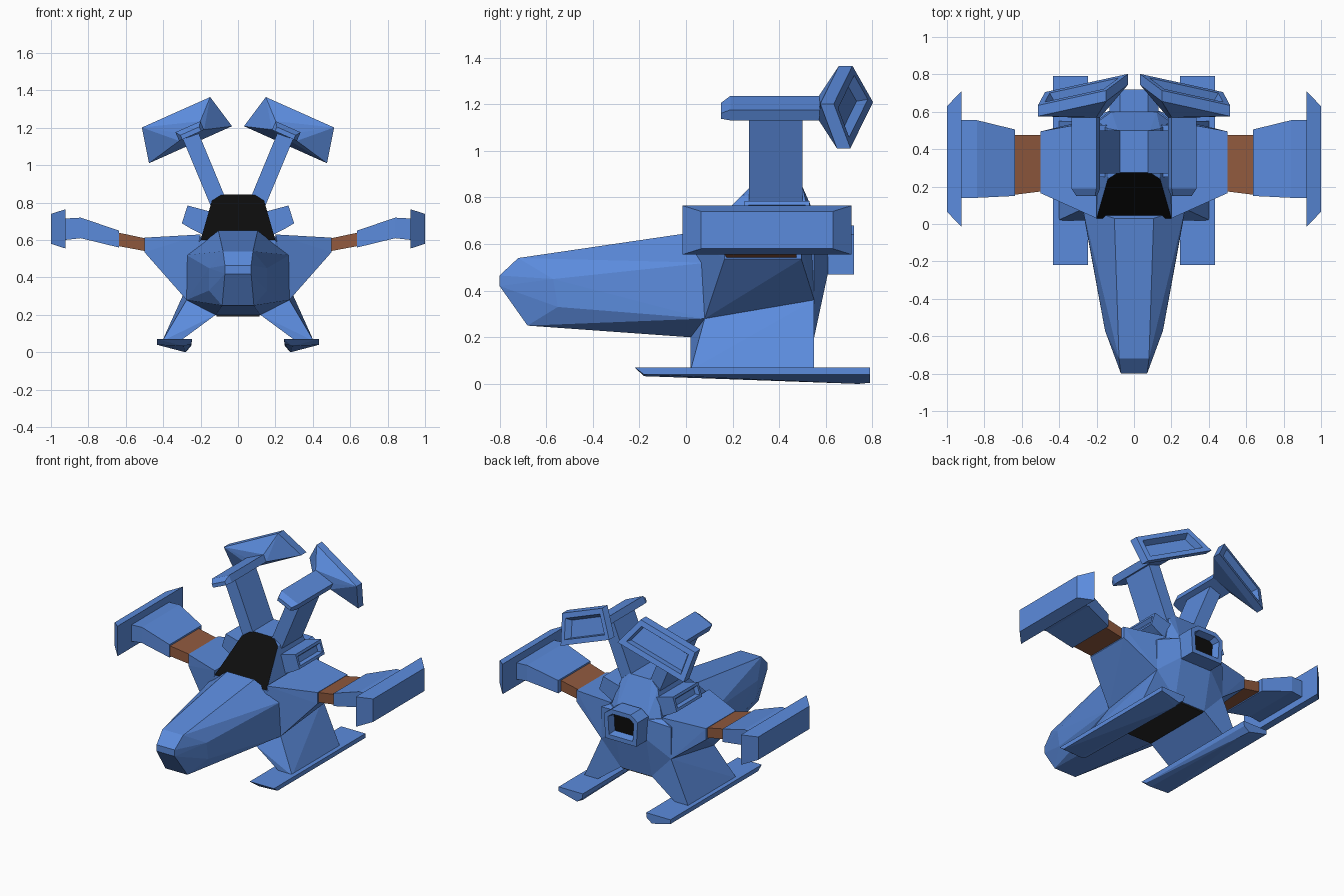
import bpy, bmesh
from mathutils import Vector

if "Cube" in bpy.data.objects:
    bpy.data.objects.remove(bpy.data.objects["Cube"])


def material(name, rgb):
    m = bpy.data.materials.new(name)
    m.diffuse_color = (*rgb, 1)
    m.use_nodes = True
    m.node_tree.nodes["Principled BSDF"].inputs["Base Color"].default_value = m.diffuse_color
    return m


BLUE = material("blue", (0.105, 0.26, 0.72))
BROWN = material("brown", (0.28, 0.10, 0.048))
BLACK = material("black", (0.004, 0.004, 0.004))
DARK = material("dark_grey", (0.022, 0.022, 0.02))


def part(name, pts, mats=(BLUE,), centred=False, recess=None, paint=None):
    """Convex solid around pts. Centred parts get x-mirrored points, side parts a mirror modifier.
    recess = (direction, rim, depth, material index); paint = rule for faces using material 1."""
    if centred:
        pts = list(pts) + [(-x, y, z) for x, y, z in pts]
    bm = bmesh.new()
    for p in pts:
        bm.verts.new(p)
    res = bmesh.ops.convex_hull(bm, input=bm.verts)
    loose = [v for v in bm.verts if not v.link_faces]
    bmesh.ops.delete(bm, geom=loose, context='VERTS')
    bmesh.ops.dissolve_limit(bm, angle_limit=0.03, verts=bm.verts, edges=bm.edges)
    bmesh.ops.recalc_face_normals(bm, faces=bm.faces)
    bm.normal_update()
    if recess:
        d, rim, depth, idx = recess
        d = Vector(d).normalized()
        f = max(bm.faces, key=lambda q: q.normal.dot(d))
        bmesh.ops.inset_region(bm, faces=[f], thickness=rim, use_even_offset=True)
        bmesh.ops.inset_region(bm, faces=[f], thickness=0.012, depth=-depth, use_even_offset=True)
        f.material_index = idx
    if paint:
        for f in bm.faces:
            if paint(f.normal):
                f.material_index = 1
    me = bpy.data.meshes.new(name)
    bm.to_mesh(me)
    bm.free()
    for m in mats:
        me.materials.append(m)
    ob = bpy.data.objects.new(name, me)
    bpy.context.collection.objects.link(ob)
    if not centred:
        ob.modifiers.new("mirror", 'MIRROR').use_mirror_merge = False
    return ob


def slab(x, y0, y1, z0, z1):
    """Rectangle of four points across the wing at x."""
    return [(x, y, z) for y in (y0, y1) for z in (z0, z1)]


# Nose
waist = [(0.275, 0.09, 0.52), (0.275, 0.08, 0.28), (0.12, 0.02, 0.20)]
part("nose", [(0.07, -0.80, 0.465), (0.07, -0.80, 0.42),
              (0.08, -0.72, 0.54), (0.155, -0.57, 0.45),
              (0.155, -0.55, 0.33), (0.085, -0.68, 0.25),
              (0.105, 0.03, 0.65)] + waist, centred=True)

# Middle body with the tapered tail
part("body", waist + [(0.2, 0.03, 0.60), (0.2, 0.55, 0.62), (0.27, 0.55, 0.58),
                      (0.27, 0.55, 0.36), (0.12, 0.55, 0.20),
                      (0.12, 0.61, 0.62), (0.12, 0.61, 0.48)], centred=True)
part("belly_panel", [(0.115, y, z) for y in (0.03, 0.545) for z in (0.192, 0.2)],
     mats=(DARK,), centred=True)

# Cockpit block with the black sloping canopy
part("cockpit", [(0.2, 0.03, 0.60), (0.2, 0.55, 0.60), (0.14, 0.24, 0.81), (0.14, 0.51, 0.80),
                 (0.085, 0.275, 0.845), (0.085, 0.50, 0.845), (0.12, 0.60, 0.62)],
     mats=(BLUE, BLACK), centred=True, paint=lambda n: n.y < -0.5 and n.z > 0.3)

# Tail nozzle
part("tail_nozzle", [(x, y, z) for y in (0.60, 0.72)
                     for x, z in ((0.075, 0.68), (0.13, 0.64), (0.12, 0.47))],
     mats=(BLUE, BLACK), centred=True, recess=((0, 1, 0), 0.03, 0.05, 1))

# Shoulder thrusters
part("shoulder_thruster", [(x, y, z) for y in (0.25, 0.53)
                           for x, z in ((0.14, 0.75), (0.24, 0.775), (0.27, 0.785),
                                        (0.30, 0.69), (0.25, 0.66), (0.17, 0.62))],
     recess=((0.95, 0, 0.3), 0.018, 0.025, 0))

# Wings: root, brown joint, outer wing, end plate
part("wing_root", [(0.2, 0.03, 0.63), (0.2, 0.55, 0.63), (0.27, 0.55, 0.36), (0.275, 0.08, 0.28)]
     + slab(0.5, 0.165, 0.495, 0.535, 0.613))
part("wing_joint", slab(0.49, 0.175, 0.475, 0.54, 0.608) + slab(0.65, 0.155, 0.475, 0.57, 0.642),
     mats=(BROWN,))
part("wing_inner", slab(0.635, 0.15, 0.505, 0.56, 0.65) + slab(0.84, 0.14, 0.555, 0.61, 0.72))
part("wing_outer", slab(0.84, 0.14, 0.555, 0.61, 0.72) + slab(0.93, 0.14, 0.555, 0.60, 0.715))
part("wing_end_plate", slab(0.922, -0.015, 0.71, 0.555, 0.765) + slab(1.0, 0.065, 0.63, 0.58, 0.74))

# Legs and landing skis
part("leg", [(0.275, 0.08, 0.28), (0.27, 0.55, 0.36), (0.12, 0.02, 0.2), (0.12, 0.55, 0.2)]
     + [(x, y, 0.06) for x in (0.31, 0.405) for y in (0.02, 0.55)])
part("ski", [(0.245, -0.22, 0.07), (0.432, -0.22, 0.07), (0.245, 0.79, 0.07), (0.432, 0.79, 0.07),
             (0.432, -0.18, 0.04), (0.29, -0.18, 0.033), (0.432, 0.79, 0.04),
             (0.28, 0.74, 0.0), (0.29, 0.79, 0.005), (0.25, 0.79, 0.035), (0.25, -0.18, 0.045)])

# Tail pylons leaning outwards
part("pylon", [(x, y, z) for y in (0.27, 0.50)
               for x, z in ((0.065, 0.82), (0.145, 0.78), (0.21, 1.17), (0.295, 1.14))])


def tilt(u, v, y, cx, cz):
    """Point in the tilted pylon frame: u towards the middle, v upwards."""
    return (cx - 0.913 * u + 0.407 * v, y, cz + 0.407 * u + 0.913 * v)


# Arms on top of the pylons
def arm_ring(y, w, top):
    return [tilt(u, v, y, 0.258, 1.183) for u in (-w, w) for v in (-0.025, top)]


part("pylon_arm", arm_ring(0.15, 0.055, 0.0) + arm_ring(0.19, 0.073, 0.025)
     + arm_ring(0.60, 0.073, 0.025))


# Large slanted thrusters behind the arms
def rim(offset):
    corners = [(s * w, v) for s in (-1, 1) for w, v in ((0.2, 0.095), (0.243, -0.095))]
    return [tilt(u, v, 0.656 + 0.2 * u - 0.42 * v + offset, 0.2926, 1.1966) for u, v in corners]


part("upper_thruster", arm_ring(0.57, 0.073, 0.025) + rim(0.0) + rim(0.058),
     recess=((0.2, 1, 0.35), 0.035, 0.045, 0))
